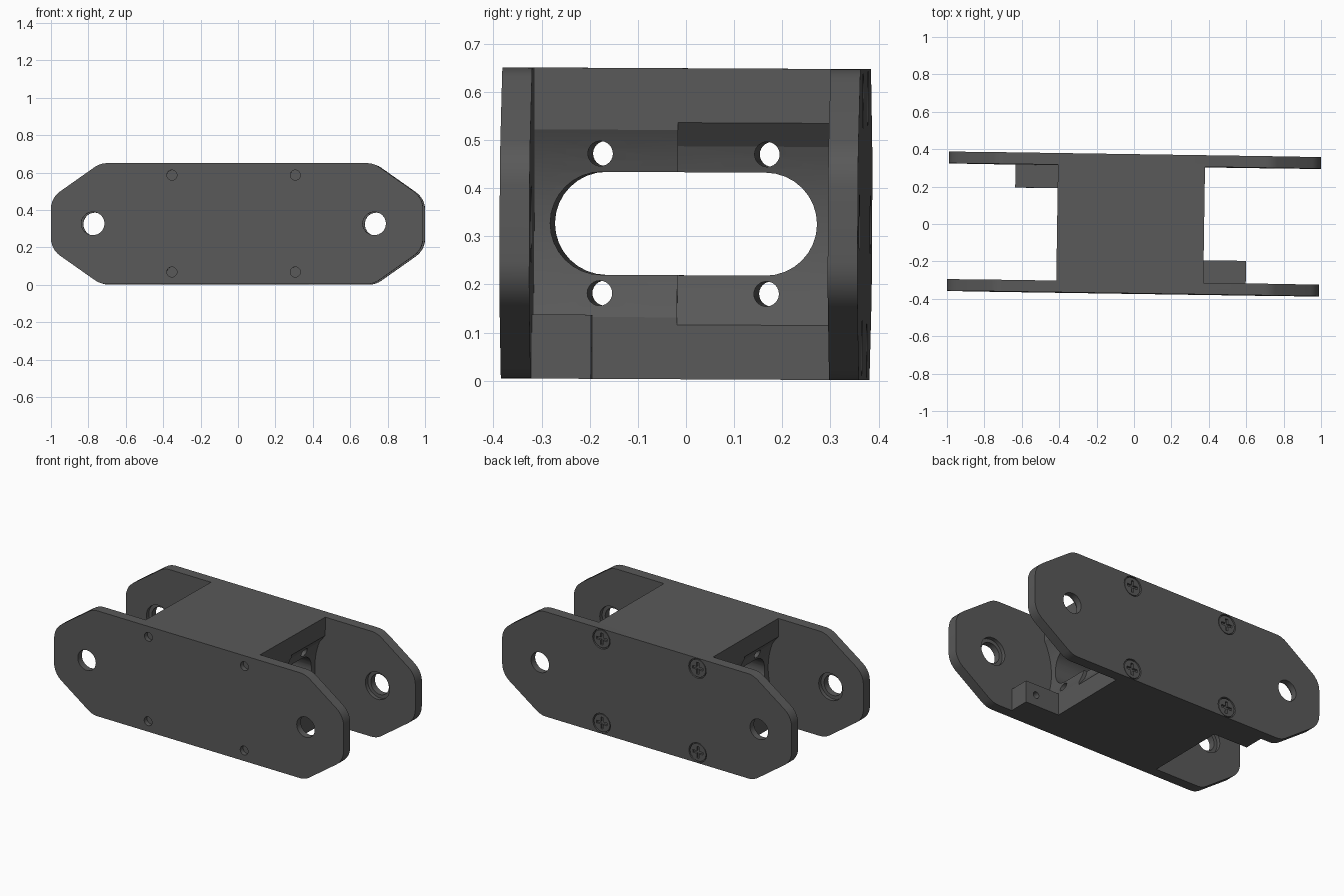
import bpy, bmesh, math
from mathutils import Matrix, Vector

if "Cube" in bpy.data.objects:
    bpy.data.objects.remove(bpy.data.objects["Cube"])

H = 0.323            # half height
IN, OUT = 0.310, 0.372   # inner and outer face of the side plates
BX = 0.393           # block half length
PIVOT = 0.7525       # pivot hole offset

grey = bpy.data.materials.new("dark_grey")
grey.diffuse_color = (0.1, 0.1, 0.1, 1)
grey.use_nodes = True
grey.node_tree.nodes["Principled BSDF"].inputs["Base Color"].default_value = grey.diffuse_color


def prism(name, pts, axis, lo, hi, turn=False):
    """Extrude a (u, z) outline along X or Y; turn spins it half way round z."""
    bm = bmesh.new()
    s = -1 if turn else 1
    def place(u, v, w):
        return Vector((s * w, s * u, v)) if axis == 'X' else Vector((s * u, s * w, v))
    face = bm.faces.new([bm.verts.new(place(u, v, lo)) for u, v in pts])
    ext = bmesh.ops.extrude_face_region(bm, geom=[face])
    move = place(0, 0, hi) - place(0, 0, lo)
    bmesh.ops.translate(bm, vec=move, verts=[g for g in ext['geom'] if isinstance(g, bmesh.types.BMVert)])
    bmesh.ops.recalc_face_normals(bm, faces=bm.faces)
    me = bpy.data.meshes.new(name)
    bm.to_mesh(me)
    bm.free()
    me.materials.append(grey)
    ob = bpy.data.objects.new(name, me)
    bpy.context.collection.objects.link(ob)
    return ob


def rect(u0, u1, v0, v1):
    return [(u0, v0), (u1, v0), (u1, v1), (u0, v1)]


def arc(cu, cv, r, a0, a1, n):
    return [(cu + r * math.cos(math.radians(a0 + (a1 - a0) * i / n)),
             cv + r * math.sin(math.radians(a0 + (a1 - a0) * i / n))) for i in range(n + 1)]


def circle(cu, cv, r, n=32):
    return arc(cu, cv, r, 0, 360, n)[:-1]


def fillet(corners, r, n=5):
    """Round every corner of a closed convex outline."""
    out = []
    for i, p in enumerate(corners):
        p = Vector(p)
        a = (Vector(corners[i - 1]) - p).normalized()
        b = (Vector(corners[(i + 1) % len(corners)]) - p).normalized()
        half = a.angle(b) / 2
        centre = p + (a + b).normalized() * (r / math.sin(half))
        start = p + a * (r / math.tan(half)) - centre
        end = p + b * (r / math.tan(half)) - centre
        for k in range(n + 1):
            d = start.lerp(end, k / n).normalized() * r
            out.append(tuple(centre + d))
    return out


def combine(target, tool, op):
    mod = target.modifiers.new("cut", 'BOOLEAN')
    mod.operation = op
    mod.solver = 'EXACT'
    mod.object = tool
    dg = bpy.context.evaluated_depsgraph_get()
    dg.update()
    me = bpy.data.meshes.new_from_object(target.evaluated_get(dg))
    target.modifiers.clear()
    target.data = me
    bpy.data.objects.remove(tool)


def cut(target, *args, **kw):
    combine(target, prism("cutter", *args, **kw), 'DIFFERENCE')


# centre block with clearance hollows at both ends
frame = prism("link_frame", rect(-IN, IN, -H, H), 'X', -BX, BX)
deep = [(BX + 0.02, 0.226), (BX, 0.21), (0.354, 0.161)] \
    + arc(PIVOT, 0, 0.43, 158, 202, 14) + [(0.354, -0.161), (BX, -0.21), (BX + 0.02, -0.226)]
for turn in (False, True):
    cut(frame, circle(PIVOT, 0, 0.409, 96), 'Y', -0.4, -0.012, turn=turn)
    cut(frame, deep, 'Y', -0.012, 0.4, turn=turn)

# long slot and four small holes through the block
slot = arc(0.17, 0, 0.107, -90, 90, 16) + arc(-0.17, 0, 0.107, 90, 270, 16)
cut(frame, slot, 'X', -0.6, 0.6)
for y in (-0.173, 0.173):
    for z in (-0.145, 0.145):
        cut(frame, circle(y, z, 0.026, 24), 'X', -0.6, 0.6)

# side plates with rounded, tapered ends
q = [(0.995, 0.137), (0.731, H)]
outline = fillet([q[0], q[1], (-q[1][0], H), (-q[0][0], q[0][1]),
                  (-q[0][0], -q[0][1]), (-q[1][0], -H), (q[1][0], -H), (q[0][0], -q[0][1])], 0.115)
outline = [(x + 0.018, z) for x, z in outline]
for lo, hi in ((IN, OUT), (-OUT, -IN)):
    combine(frame, prism("side_plate", outline, 'Y', lo, hi), 'UNION')

# stop tabs at opposite corners, each with a small blind hole
for turn in (False, True):
    tab = prism("stop_tab", rect(BX - 0.005, 0.62, -H, -0.19), 'Y', -IN - 0.005, -0.187, turn=turn)
    cut(tab, circle(0.55, -0.255, 0.02, 20), 'Y', -0.27, -0.15, turn=turn)
    combine(frame, tab, 'UNION')

# pivot holes, counterbored on the inside
for x in (-PIVOT, PIVOT):
    cut(frame, circle(x, 0, 0.062), 'Y', -0.5, 0.5)
    cut(frame, circle(x, 0, 0.083), 'Y', -0.333, 0.333)

# screw holes at the front, recessed cross-head screws at the back
parts = [frame]
for x in (-0.33, 0.33):
    for z in (-0.259, 0.259):
        cut(frame, circle(x, z, 0.027, 24), 'Y', -0.5, -0.345)
        cut(frame, circle(x, z, 0.06), 'Y', 0.352, 0.5)
        screw = prism("screw_head", circle(x, z, 0.054), 'Y', 0.345, 0.369)
        cut(screw, rect(x - 0.036, x + 0.036, z - 0.008, z + 0.008), 'Y', 0.357, 0.4)
        cut(screw, rect(x - 0.008, x + 0.008, z - 0.036, z + 0.036), 'Y', 0.357, 0.4)
        parts.append(screw)

# slight lean of the whole part, then shading
pose = Matrix.Translation((-0.018, 0, 0.326)) @ Matrix.Rotation(-0.015, 4, 'Z') \
    @ Matrix.Rotation(-0.005, 4, 'X')
bpy.ops.object.select_all(action='DESELECT')
for ob in parts:
    ob.data.transform(pose)
    ob.select_set(True)
bpy.context.view_layer.objects.active = frame
bpy.ops.object.shade_smooth_by_angle(angle=math.radians(25))
